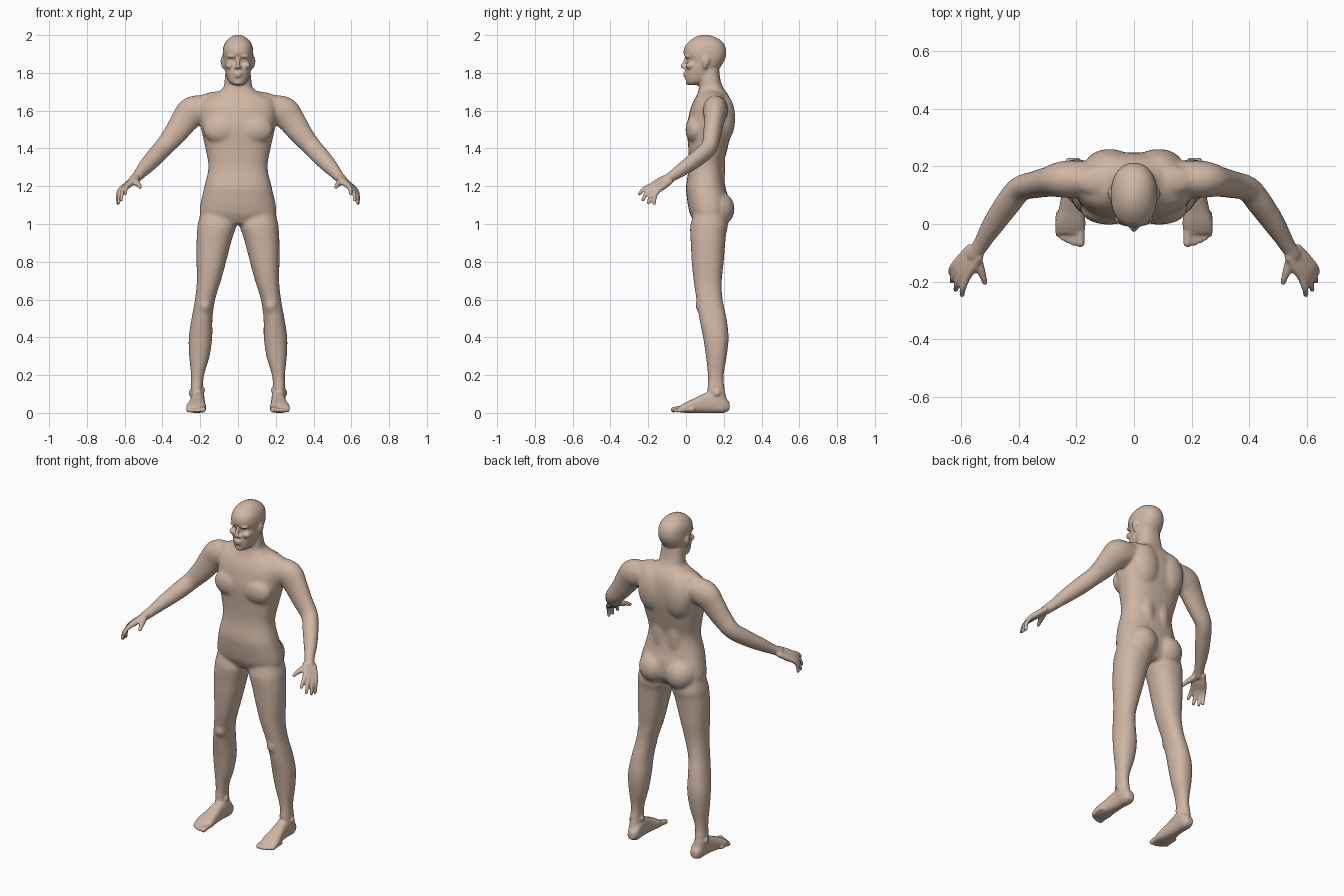
import bpy, bmesh
from math import cos, sin, pi
from mathutils import Vector, Matrix

bm = bmesh.new()


def spline(rows, k=5):
    """Catmull-Rom interpolation of every column."""
    out = []
    for i in range(len(rows) - 1):
        p0, p1 = rows[max(i - 1, 0)], rows[i]
        p2, p3 = rows[i + 1], rows[min(i + 2, len(rows) - 1)]
        for j in range(k):
            t = j / k
            out.append([0.5 * (2 * b + (c - a) * t + (2 * a - 5 * b + 4 * c - d) * t * t
                               + (3 * b - a - 3 * c + d) * t ** 3)
                        for a, b, c, d in zip(p0, p1, p2, p3)])
    return out + [list(rows[-1])]


def skin(frames, e, n=28):
    """Closed tube through superellipse rings (centre, u, v)."""
    power = lambda s: (1 if s >= 0 else -1) * abs(s) ** (2 / e)
    rings = [[bm.verts.new(c + u * power(cos(2 * pi * i / n)) + v * power(sin(2 * pi * i / n)))
              for i in range(n)] for c, u, v in frames]
    faces = [bm.faces.new((a[i], a[(i + 1) % n], b[(i + 1) % n], b[i]))
             for a, b in zip(rings, rings[1:]) for i in range(n)]
    faces += [bm.faces.new(rings[0]), bm.faces.new(rings[-1])]
    bmesh.ops.recalc_face_normals(bm, faces=faces)


def loft(rows, along='z', e=2.2, both=False):
    """Rows: position, x min, x max, then min/max of the remaining axis."""
    for s in (1, -1) if both else (1,):
        fr = []
        for p, x0, x1, q0, q1 in spline(rows):
            cx, q, h = s * (x0 + x1) / 2, (q0 + q1) / 2, (q1 - q0) / 2
            c = Vector((cx, q, p)) if along == 'z' else Vector((cx, p, q))
            v = Vector((0, h, 0)) if along == 'z' else Vector((0, 0, h))
            fr.append((c, Vector(((x1 - x0) / 2, 0, 0)), v))
        skin(fr, e)


def blob(c, r, both=True):
    for s in (1, -1) if both else (1,):
        m = Matrix.Translation((s * c[0], c[1], c[2])) @ Matrix.Diagonal((*r, 1))
        bmesh.ops.create_icosphere(bm, subdivisions=3, radius=1, matrix=m)


def limb(rows, both=True, n=20):
    """Rows: x, y, z, radius in the front plane, radius in depth."""
    pts = spline(rows)
    for s in (1, -1) if both else (1,):
        cs = [Vector((s * p[0], p[1], p[2])) for p in pts]
        fr = []
        for i, p in enumerate(pts):
            t = (cs[min(i + 1, len(cs) - 1)] - cs[max(i - 1, 0)]).normalized()
            u = t.cross(Vector((0, 1, 0.01))).normalized()
            fr.append((cs[i], u * p[3], u.cross(t) * p[4]))
        skin(fr, 2, n)
    for end in (rows[0], rows[-1]):
        r = min(end[3:])
        blob(end[:3], (r, r, r), both)


# torso and neck
torso = [(1.0, .15, .05, .19), (1.05, .2, .022, .222), (1.1, .2, .01, .228), (1.15, .19, .003, .222),
         (1.2, .178, 0, .208), (1.3, .157, .014, .198), (1.4, .173, .012, .22), (1.5, .195, .005, .243),
         (1.56, .203, .012, .248), (1.62, .205, .026, .245), (1.66, .185, .045, .235),
         (1.69, .125, .06, .22), (1.72, .08, .068, .198), (1.76, .071, .07, .183), (1.82, .065, .07, .175)]
loft([(z, -w, w, a, b) for z, w, a, b in torso], e=2.4)
blob((.088, .05, 1.5), (.098, .053, .078))      # chest muscles
blob((.085, .2, 1.56), (.088, .061, .13))       # shoulder blades
blob((.05, .165, 1.3), (.05, .043, .16))        # back columns
blob((.088, .168, 1.08), (.092, .09, .095))     # buttocks
blob((.08, .15, 1.665), (.13, .06, .038))       # neck-to-shoulder slope

# head
head = [(1.735, .022, .012, .06), (1.75, .045, .002, .1), (1.78, .06, -.004, .15), (1.82, .071, -.003, .176),
        (1.865, .078, .007, .203), (1.9, .081, -.012, .213), (1.94, .077, -.006, .208),
        (1.97, .061, .02, .187), (1.99, .038, .05, .152), (2.001, .012, .08, .12)]
loft([(z, -w, w, a, b) for z, w, a, b in head])
limb([(0, .004, 1.88, .009, .01), (0, -.008, 1.855, .009, .01), (0, -.018, 1.834, .011, .012)], False)  # nose
blob((.012, -.006, 1.829), (.009, .012, .009))      # nostrils
blob((.03, .01, 1.887), (.028, .018, .009))         # brows
blob((.031, .022, 1.866), (.014, .012, .009))       # eyes
blob((.045, .022, 1.838), (.022, .025, .019))       # cheeks
blob((0, -.003, 1.798), (.024, .013, .006), False)  # upper lip
blob((0, -.002, 1.784), (.021, .013, .007), False)  # lower lip
blob((0, .014, 1.75), (.024, .017, .016), False)    # chin
blob((.084, .105, 1.862), (.008, .02, .026))        # ears
blob((.08, .1, 1.838), (.008, .012, .016))          # ear lobes

# arms
limb([(.17, .155, 1.61, .07, .065), (.24, .155, 1.595, .082, .065), (.285, .148, 1.545, .073, .054),
      (.335, .138, 1.475, .062, .048), (.395, .122, 1.405, .051, .044), (.44, .068, 1.355, .049, .043),
      (.49, -.005, 1.3, .04, .037), (.53, -.07, 1.255, .029, .028), (.553, -.105, 1.232, .026, .026)])

# hands: each finger runs from the wrist through its knuckle to the tip
wrist, spread = Vector((.553, -.1, 1.234)), Vector((.015, .015, -.009))
fingers = [((.58, -.184, 1.203), (.597, -.246, 1.16), -1), ((.598, -.178, 1.193), (.619, -.228, 1.127), -.4),
           ((.612, -.163, 1.184), (.632, -.198, 1.112), .3), ((.624, -.146, 1.178), (.636, -.168, 1.11), 1)]
for k, t, f in fingers:
    a, k, t = wrist + spread * f, Vector(k), Vector(t)
    m = (k + t) / 2 + Vector((.005, -.006, .005))
    limb([(*a, .016, .016), (*((a + k) / 2), .017, .017), (*k, .0145, .0145),
          (*m, .0115, .0115), (*t, .0095, .0095)], n=12)
limb([(.548, -.11, 1.232, .018, .018), (.536, -.15, 1.218, .017, .017), (.525, -.18, 1.207, .013, .013),
      (.518, -.203, 1.195, .01, .01)], n=12)  # thumb

# legs
loft([(1.09, .03, .19, .05, .2), (1.0, .008, .213, .024, .222), (.95, .022, .217, .022, .213),
      (.9, .037, .22, .025, .208), (.8, .063, .22, .03, .2), (.7, .09, .218, .04, .19),
      (.6, .121, .228, .055, .194), (.5, .135, .246, .07, .215), (.4, .136, .261, .09, .226),
      (.3, .15, .259, .105, .216), (.2, .179, .249, .115, .2), (.12, .186, .25, .114, .205),
      (.05, .18, .25, .11, .222)], both=True)
blob((.176, .084, .57), (.036, .034, .045))  # kneecaps
blob((.187, .155, .12), (.013, .018, .018))  # inner ankles
blob((.249, .165, .105), (.013, .018, .018)) # outer ankles

# feet
loft([(.23, .19, .232, .015, .055), (.2, .176, .246, 0, .09), (.15, .176, .248, 0, .118),
      (.1, .176, .252, 0, .105), (.05, .173, .262, 0, .08), (0, .168, .274, 0, .057),
      (-.035, .173, .27, .003, .035)], 'y', 2.5, True)
for x, y, r in ((.186, -.066, .0155), (.209, -.066, .0115), (.229, -.058, .011),
                (.247, -.048, .011), (.263, -.035, .0105)):
    limb([(x, y + .07, r + .008, r, r), (x, y + .03, r + .006, r, r), (x, y, r + .001, r, r)], n=12)

# fuse everything into one continuous skin
mesh = bpy.data.meshes.new("body")
bm.to_mesh(mesh)
bm.free()
body = bpy.data.objects.new("body", mesh)
bpy.context.collection.objects.link(body)
bpy.context.view_layer.objects.active = body
body.select_set(True)
fuse = body.modifiers.new("fuse", 'REMESH')
fuse.mode, fuse.voxel_size = 'VOXEL', 0.006
bpy.ops.object.modifier_apply(modifier=fuse.name)

# soften the large muscles more than the face, hands and feet
group = body.vertex_groups.new(name="large_forms")
group.add([v.index for v in body.data.vertices
           if abs(v.co.x) < .5 and .15 < v.co.z < 1.7], 1, 'REPLACE')
for name, count, mask in (("soften_forms", 25, group.name), ("soften_all", 4, "")):
    soft = body.modifiers.new(name, 'SMOOTH')
    soft.factor, soft.iterations, soft.vertex_group = 0.5, count, mask
body.data.shade_smooth()

# skin colour
mat = bpy.data.materials.new("skin")
mat.diffuse_color = (0.62, 0.47, 0.37, 1)
body.data.materials.append(mat)
